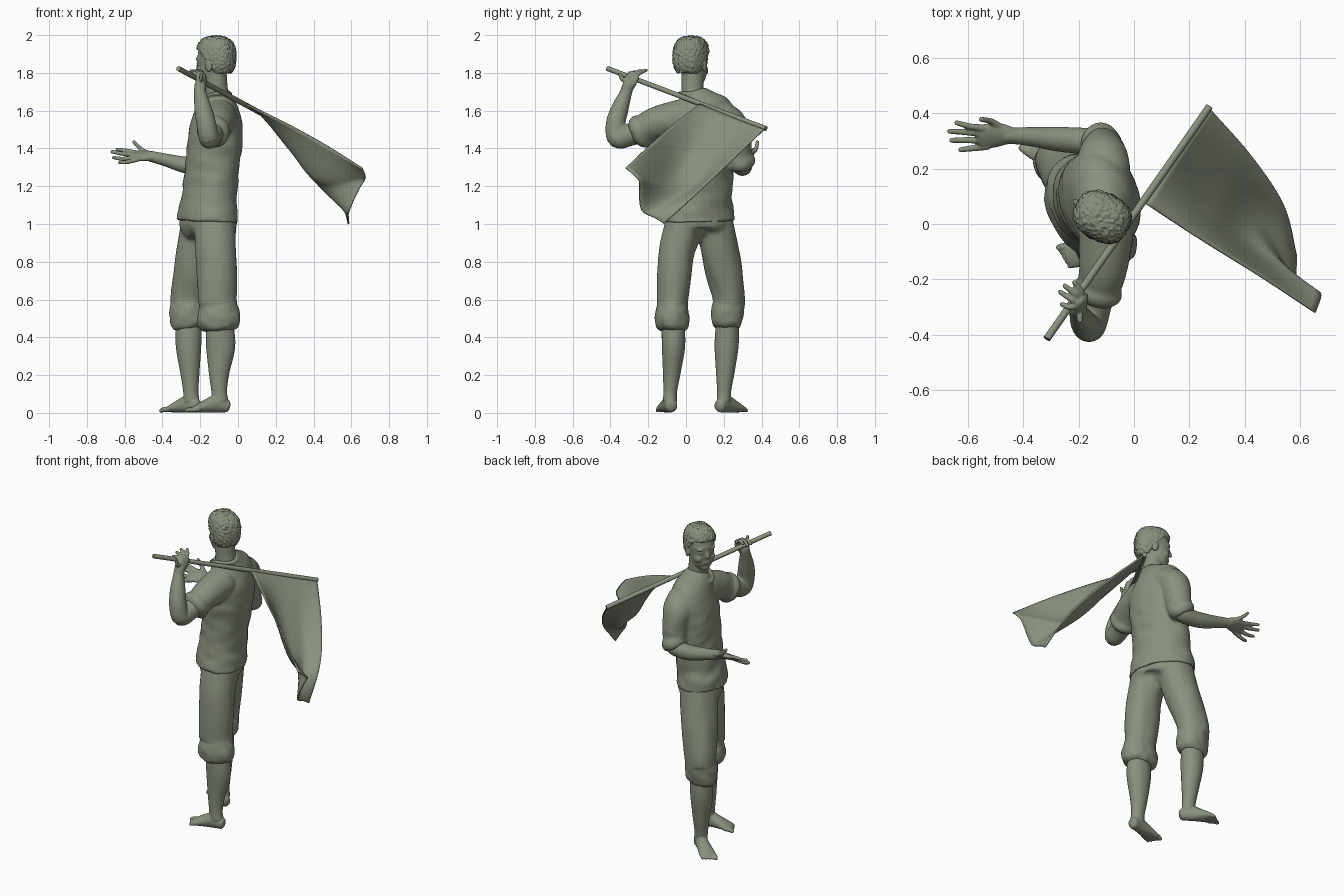
import bpy, bmesh, math
from mathutils import Vector, Matrix, noise

mat = bpy.data.materials.new("grey_green_clay")
mat.diffuse_color = (0.25, 0.28, 0.205, 1)
X, Z = Vector((1, 0, 0)), Vector((0, 0, 1))


def catmull(pts, t):
    """Smooth interpolation of tuples, t from 0 to 1."""
    n = len(pts) - 1
    f = min(t * n, n - 1e-6)
    i = int(f)
    u = f - i
    p1, p2 = pts[i], pts[i + 1]
    p0 = pts[i - 1] if i else [2 * a - b for a, b in zip(p1, p2)]
    p3 = pts[i + 2] if i + 2 <= n else [2 * b - a for a, b in zip(p1, p2)]
    return [0.5 * (2 * b + (c - a) * u + (2 * a - 5 * b + 4 * c - d) * u * u
                   + (3 * b - a - 3 * c + d) * u ** 3) for a, b, c, d in zip(p0, p1, p2, p3)]


def tube(bm, keys, ref=X, sides=28, steps=6, dome=0.4, twist=(0, 0)):
    """Loft of ellipses; keys are x, y, z, radius along ref, radius across."""
    keys = [tuple(k) + (k[3],) if len(k) == 4 else tuple(k) for k in keys]
    n = steps * (len(keys) - 1)
    rows = [catmull(keys, i / n) for i in range(n + 1)]
    cs = [Vector(r[:3]) for r in rows]
    tans = [(cs[min(i + 1, n)] - cs[max(i - 1, 0)]).normalized() for i in range(n + 1)]
    full = [(c, t, r[3], r[4]) for c, t, r in zip(cs, tans, rows)]
    if dome:                                    # rounded ends
        def cap(row, sgn):
            c, t, ra, rb = row
            return [(c + t * sgn * k * dome * (ra + rb), t, ra * math.sqrt(1 - k * k), rb * math.sqrt(1 - k * k))
                    for k in (.5, .8, .95)]
        full = cap(full[0], -1)[::-1] + full + cap(full[-1], 1)
    rings = []
    for i, (c, t, ra, rb) in enumerate(full):
        w = math.radians(twist[0] + (twist[1] - twist[0]) * i / (len(full) - 1))
        r = Matrix.Rotation(w, 3, 'Z') @ ref
        a = (r - t * r.dot(t)).normalized()
        b = t.cross(a)
        rings.append([bm.verts.new(c + a * ra * math.cos(q) + b * rb * math.sin(q))
                      for q in (math.tau * j / sides for j in range(sides))])
    for r0, r1 in zip(rings, rings[1:]):
        for j in range(sides):
            k = (j + 1) % sides
            bm.faces.new((r0[j], r0[k], r1[k], r1[j]))
    bm.faces.new(rings[0][::-1])
    bm.faces.new(rings[-1])


def ball(bm, c, radii, axis=X):
    yaw = math.atan2(axis.y, axis.x)
    m = Matrix.Translation(c) @ Matrix.Rotation(yaw, 4, 'Z') @ Matrix.Diagonal((*radii, 1))
    bmesh.ops.create_uvsphere(bm, u_segments=28, v_segments=18, radius=1, matrix=m)


def finish(name, bm, voxel=0, smooth=3, fold=None):
    """Make the object; optionally fuse its volumes and press cloth folds into it."""
    bmesh.ops.recalc_face_normals(bm, faces=bm.faces)
    me = bpy.data.meshes.new(name)
    bm.to_mesh(me)
    bm.free()
    ob = bpy.data.objects.new(name, me)
    bpy.context.collection.objects.link(ob)
    if voxel:
        r = ob.modifiers.new("fuse", 'REMESH')
        r.mode, r.voxel_size = 'VOXEL', voxel
        s = ob.modifiers.new("soften", 'SMOOTH')
        s.factor, s.iterations = 0.5, smooth
        me = bpy.data.meshes.new_from_object(ob.evaluated_get(bpy.context.evaluated_depsgraph_get()))
        ob.modifiers.clear()
        ob.data = me
        if fold:
            moves = [v.normal * fold(v.co) for v in me.vertices]
            for v, m in zip(me.vertices, moves):
                v.co += m
    me.materials.clear()
    me.materials.append(mat)
    me.shade_smooth()
    return ob


# shirt: twisted trunk, sleeves, rolled sleeve ends and collar
bm = bmesh.new()
tube(bm, [(-.162, .068, 1.015, .152, .203), (-.158, .068, 1.1, .143, .192), (-.147, .073, 1.2, .137, .177),
          (-.132, .08, 1.35, .139, .18), (-.118, .085, 1.48, .139, .192), (-.11, .08, 1.575, .122, .183),
          (-.112, .055, 1.645, .097, .125), (-.115, .035, 1.70, .07, .068)], dome=0, twist=(28, 6))
tube(bm, [(-.1, -.03, 1.56, .10), (-.11, -.15, 1.535, .088), (-.13, -.245, 1.49, .077)])
tube(bm, [(-.122, -.215, 1.50, .08), (-.13, -.24, 1.49, .091), (-.136, -.262, 1.48, .083)], dome=.1)
tube(bm, [(-.1, .18, 1.565, .09), (-.112, .24, 1.515, .09), (-.112, .262, 1.42, .08), (-.113, .28, 1.34, .07)])
tube(bm, [(-.107, .28, 1.36, .07), (-.12, .287, 1.33, .079), (-.132, .292, 1.305, .07)], dome=.1)
for start in (0, math.pi):
    half = []
    for i in range(11):
        q = start + math.pi * 1.06 * i / 10
        front = max(0, -math.cos(q)) ** 2
        half.append((-.115 + .07 * math.cos(q) - .016 * front, .035 + .07 * math.sin(q),
                     1.692 - .038 * front, .009, .015))
    tube(bm, half, Vector((.01, .02, 1)), sides=12, dome=0)


def shirt_fold(p):
    low = max(0, min(1, (1.62 - p.z) / .2))
    return low * (.007 * noise.noise(Vector((p.x * 7 + p.z * 4, p.y * 7, p.z * 11)))
                  + .005 * noise.noise(Vector((p.x * 9, p.y * 14 + p.z * 9, p.z * 16))))


finish("shirt", bm, .0085, 3, shirt_fold)

# trousers: hips, thighs and bulging rolled ends
bm = bmesh.new()
tube(bm, [(-.158, .068, 1.05, .135, .175), (-.156, .068, .99, .138, .182), (-.155, .068, .96, .122, .15),
          (-.15, .065, .94, .08, .08)], dome=.1, twist=(28, 28))
for leg in ([(-.122, -.005, 1.0, .112, .105), (-.116, -.045, .87, .11, .095), (-.112, -.058, .75, .108, .087),
             (-.11, -.07, .6, .1, .08), (-.1, -.072, .5, .1, .08)],
            [(-.19, .145, 1.0, .112, .102), (-.214, .175, .87, .11, .1), (-.238, .202, .75, .108, .098),
             (-.262, .226, .62, .1, .086), (-.26, .222, .52, .09, .08)]):
    tube(bm, leg, dome=0)
tube(bm, [(-.105, -.07, .565, .098, .08), (-.103, -.072, .545, .108, .088), (-.103, -.072, .5, .116, .093),
          (-.103, -.07, .455, .108, .086), (-.102, -.07, .435, .08, .066)], dome=0)
tube(bm, [(-.26, .222, .575, .096, .082), (-.262, .221, .55, .102, .086), (-.262, .218, .51, .1, .086),
          (-.262, .218, .465, .094, .076), (-.26, .218, .445, .075, .062)], dome=0)


def trouser_fold(p):
    if p.z < .57:
        return .005 * noise.noise(p * 22)
    return .010 * noise.noise(Vector((p.x * 12, p.y * 12, p.z * 3.5)))


finish("trousers", bm, .011, 5, trouser_fold)

# bare lower legs with feet and toes
for name, calf, d in (
        ("left_foot_leg", [(-.1, -.07, .5, .07, .06), (-.092, -.066, .36, .078, .062), (-.1, -.075, .22, .056, .048),
                           (-.1, -.083, .12, .042, .037), (-.095, -.085, .06, .044, .037)], Vector((-.97, -.2, 0))),
        ("right_foot_leg", [(-.26, .22, .5, .068, .06), (-.262, .215, .36, .068, .064), (-.255, .208, .22, .052, .05),
                            (-.25, .202, .12, .041, .038), (-.246, .2, .06, .042, .037)], Vector((-.8, .6, 0)))):
    bm = bmesh.new()
    tube(bm, calf, dome=0)
    o = Vector(calf[-1][:2] + (0,))
    # big toe sits on the inner side of each foot
    across = Vector((d.y, -d.x, 0)) * (-1 if name.startswith("left") else 1)
    sole = [(-.038, .036, .034, .032), (.02, .047, .046, .036), (.072, .037, .036, .042), (.118, .025, .023, .049),
            (.142, .019, .016, .045)]
    tube(bm, [(*(o + d * s + Z * z), h, w) for s, z, h, w in sole], Z, dome=.25)
    for i in range(5):
        p = o + across * (-.036 + .0185 * i) + d * .125
        q = p + d * (.05 - .006 * i)
        r = .0135 if i == 0 else .010
        tube(bm, [(*(p + Z * .018), r), (*(p.lerp(q, .6) + Z * .018), r), (*(q + Z * .011), r * .9)], Z, 12, 3)
    finish(name, bm, .0055, 2)

# raised arm gripping the pole
bm = bmesh.new()
tube(bm, [(-.12, -.2, 1.505, .065), (-.14, -.29, 1.475, .06), (-.153, -.362, 1.455, .054), (-.168, -.372, 1.53, .052),
          (-.185, -.35, 1.61, .046), (-.2, -.32, 1.69, .033), (-.2, -.305, 1.735, .031)], Vector((1, .25, .1)))
tube(bm, [(-.203, -.31, 1.72, .032, .026), (-.195, -.295, 1.755, .04, .022), (-.19, -.275, 1.785, .036, .018)], Vector((.5, .8, 0)))
for mid, tip in (((-.225, -.30, 1.797), (-.262, -.29, 1.785)), ((-.22, -.275, 1.803), (-.268, -.245, 1.795)),
                 ((-.21, -.255, 1.805), (-.252, -.222, 1.81)), ((-.19, -.245, 1.80), (-.217, -.21, 1.815)),
                 ((-.195, -.335, 1.765), (-.195, -.35, 1.795))):
    tube(bm, [(-.193, -.285, 1.77, .011), (*mid, .0115), (*tip, .009)], Z, 12)
finish("left_arm_and_hand", bm, .005, 2)

# forward arm with open, tilted palm
bm = bmesh.new()
tube(bm, [(-.105, .282, 1.39, .06), (-.115, .292, 1.32, .054), (-.19, .3, 1.303, .048), (-.28, .307, 1.313, .044),
          (-.38, .316, 1.338, .034), (-.46, .32, 1.358, .029)], Vector((0, .2, 1)))
tube(bm, [(-.44, .32, 1.356, .024, .031), (-.49, .322, 1.362, .021, .047), (-.545, .315, 1.36, .016, .05)], Vector((0, -.5, 1)))
for base, mid, tip in (((-.53, .346, 1.375), (-.59, .352, 1.388), (-.642, .366, 1.395)),
                       ((-.54, .326, 1.366), (-.612, .332, 1.372), (-.668, .335, 1.383)),
                       ((-.54, .302, 1.353), (-.608, .303, 1.345), (-.66, .302, 1.352)),
                       ((-.53, .28, 1.343), (-.588, .273, 1.328), (-.628, .268, 1.325)),
                       ((-.475, .345, 1.372), (-.515, .37, 1.398), (-.552, .378, 1.435))):
    tube(bm, [(*base, .0135), (*mid, .0115), (*tip, .0095)], Z + X * .3, 12)
finish("right_arm_and_hand", bm, .005, 2)

# head: neck, skull, jaw and facial features in a turned frame
F = Vector((-.88, .475, 0)).normalized()
S = Vector((-F.y, F.x, 0))
O = Vector((-.122, .03, 0))


def at(f, s, z):
    return O + F * f + S * s + Z * z


bm = bmesh.new()
tube(bm, [(-.1, .035, 1.62, .07, .072), (-.112, .035, 1.7, .06, .06), (-.12, .035, 1.8, .06, .06)], F, dome=0)
ball(bm, at(-.005, 0, 1.885), (.1, .082, .108), F)
tube(bm, [(*at(.05, 0, 1.738), .034, .034), (*at(.04, 0, 1.765), .05, .056), (*at(.028, 0, 1.81), .065, .068),
          (*at(.02, 0, 1.88), .079, .075)], F, dome=.2)
tube(bm, [(*at(.088, 0, 1.868), .008), (*at(.098, 0, 1.843), .010), (*at(.102, 0, 1.827), .012)], F, 12)
ball(bm, at(.083, 0, 1.79), (.011, .024, .007), F)
ball(bm, at(.081, 0, 1.778), (.011, .02, .007), F)
ball(bm, at(.072, 0, 1.75), (.014, .022, .016), F)
for s in (-1, 1):
    ball(bm, at(.08, s * .033, 1.873), (.014, .026, .008), F)
    ball(bm, at(.078, s * .032, 1.853), (.013, .018, .010), F)
    ball(bm, at(.058, s * .04, 1.812), (.029, .024, .03), F)
    ball(bm, at(-.006, s * .081, 1.838), (.02, .010, .034), F)
finish("head", bm, .0052, 4)

# curly hair: cap that sinks below the hairline
bm = bmesh.new()
bmesh.ops.create_icosphere(bm, subdivisions=6, radius=1)
for v in bm.verts:
    n = v.co.copy()
    line = -.72 + 1.05 * max(0, min(1, (n.x + .3) / .9))
    k = 1 if n.z > line else .84
    k += .05 * noise.noise(n * 9) + .03 * noise.noise(n * 18)
    box = sum(abs(c) ** 2.6 for c in n) ** (-1 / 2.6)       # slightly squared crown
    n = n * box * k
    v.co = at(-.006 + n.x * .105, n.y * .086, 1.885 + n.z * .111)
finish("hair", bm)

# flag pole resting on the shoulder
bm = bmesh.new()
tube(bm, [(-.315, -.415, 1.823, .0135), (.272, .423, 1.505, .0135)], Z, 16, 2, 0)
finish("pole", bm).data.set_sharp_from_angle(angle=math.radians(40))

# draped flag: strips running from the pole to the free edge
strips = [[(.04, .075, 1.635), (.25, -.06, 1.535), (.46, -.19, 1.42), (.655, -.32, 1.297)],
          [(.117, .19, 1.59), (.27, .04, 1.405), (.43, -.085, 1.24), (.672, -.25, 1.235)],
          [(.193, .305, 1.547), (.33, .15, 1.35), (.45, .01, 1.185), (.59, -.235, 1.085)],
          [(.27, .42, 1.507), (.425, .245, 1.34), (.54, .07, 1.175), (.585, -.115, 1.0)]]
bm = bmesh.new()
N = 30
grid = []
for i in range(N + 1):
    row = []
    for j in range(N + 1):
        p = Vector(catmull([catmull(s, j / N) for s in strips], i / N))
        p.z += .012 * math.sin(i / N * 13 + j / N * 2) * math.sin(math.pi * i / N) * j / N
        row.append(bm.verts.new(p))
    grid.append(row)
for i in range(N):
    for j in range(N):
        bm.faces.new((grid[i][j], grid[i + 1][j], grid[i + 1][j + 1], grid[i][j + 1]))
flag = finish("flag", bm)
thick = flag.modifiers.new("cloth", 'SOLIDIFY')
thick.thickness, thick.offset = .008, 0
